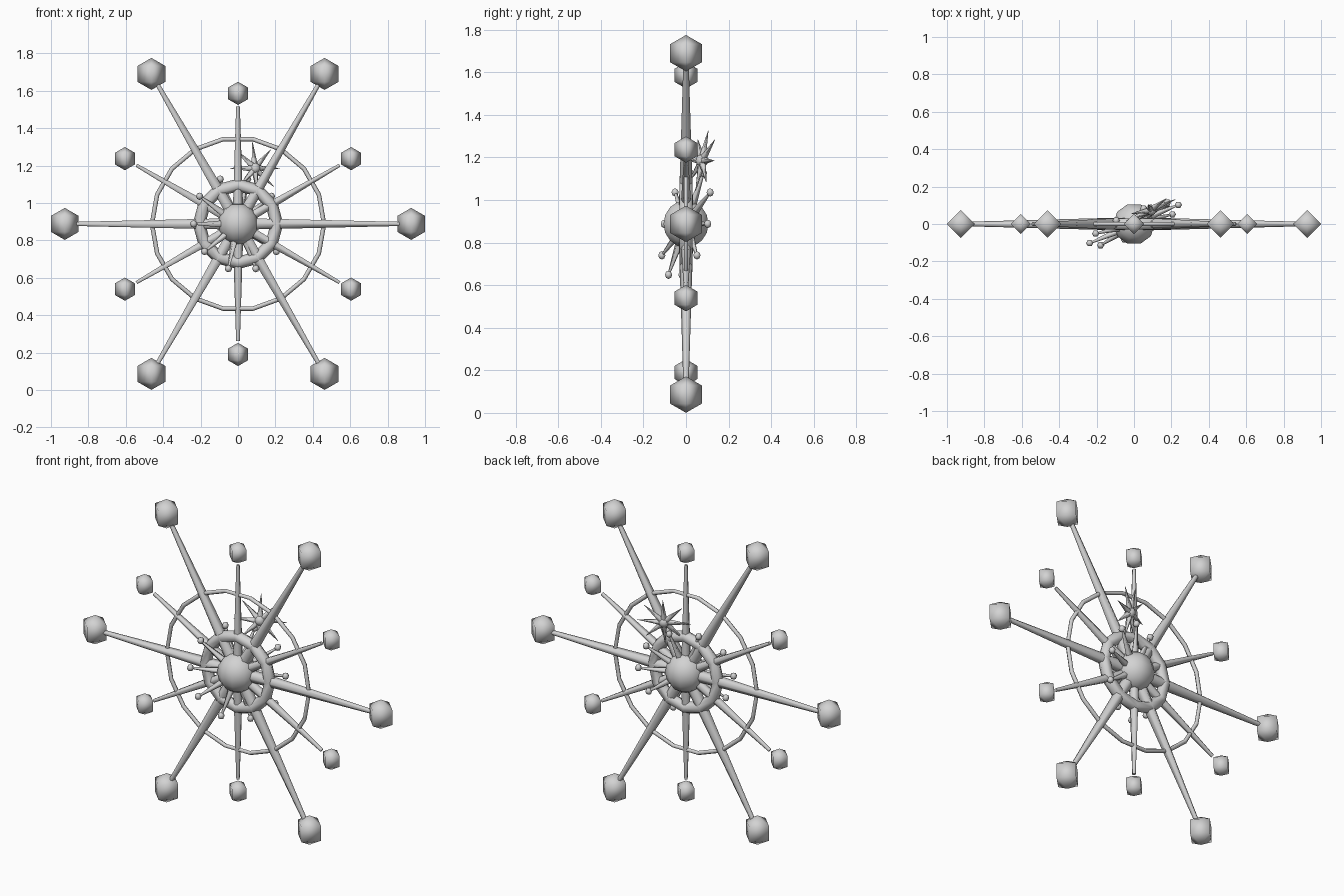
import bpy, bmesh, math
from mathutils import Vector, Matrix

if "Cube" in bpy.data.objects:
    bpy.data.objects.remove(bpy.data.objects["Cube"])

C = Vector((0, 0, 0.888))          # hub centre

metal = bpy.data.materials.new("pale_grey")
metal.diffuse_color = (0.65, 0.65, 0.65, 1)
metal.use_nodes = True
metal.node_tree.nodes["Principled BSDF"].inputs["Base Color"].default_value = metal.diffuse_color


def lathe(bm, profile, n, mat, smooth=True):
    """Revolve (radius, height) points about local z; radius 0 makes a pole."""
    rings = []
    for r, h in profile:
        if r < 1e-6:
            rings.append([bm.verts.new(mat @ Vector((0, 0, h)))])
        else:
            rings.append([bm.verts.new(mat @ Vector((r * math.cos(2 * math.pi * i / n),
                                                     r * math.sin(2 * math.pi * i / n), h)))
                          for i in range(n)])
    for a, b in zip(rings, rings[1:]):
        for i in range(n):
            j = (i + 1) % n
            vs = []
            for v in (a[i % len(a)], a[j % len(a)], b[j % len(b)], b[i % len(b)]):
                if v not in vs:
                    vs.append(v)
            bm.faces.new(vs).smooth = smooth
    for ring in (rings[0], rings[-1]):
        if len(ring) > 1:
            bm.faces.new(ring).smooth = False


def ball(bm, pos, r, seg, rings):
    prof = [(r * math.sin(math.pi * k / rings), -r * math.cos(math.pi * k / rings))
            for k in range(rings + 1)]
    prof[0], prof[-1] = (0, -r), (0, r)
    lathe(bm, prof, seg, Matrix.Translation(pos))


def rod(bm, pos, direction, r0, r1, length, n):
    rot = Vector(direction).to_track_quat('Z', 'Y').to_matrix().to_4x4()
    lathe(bm, [(r0, 0), (r1, length)], n, Matrix.Translation(pos) @ rot)


def torus(bm, pos, R, r, n, m):
    grid = [[bm.verts.new(pos + Vector((
        (R + r * math.cos(2 * math.pi * j / m)) * math.cos(2 * math.pi * i / n),
        r * math.sin(2 * math.pi * j / m),
        (R + r * math.cos(2 * math.pi * j / m)) * math.sin(2 * math.pi * i / n))))
        for j in range(m)] for i in range(n)]
    for i in range(n):
        for j in range(m):
            k, l = (i + 1) % n, (j + 1) % m
            bm.faces.new((grid[i][j], grid[k][j], grid[k][l], grid[i][l])).smooth = True


def finish(bm, name):
    bmesh.ops.recalc_face_normals(bm, faces=bm.faces)
    me = bpy.data.meshes.new(name)
    bm.to_mesh(me)
    bm.free()
    me.materials.append(metal)
    ob = bpy.data.objects.new(name, me)
    bpy.context.collection.objects.link(ob)


# Central ball
bm = bmesh.new()
ball(bm, C, 0.111, 10, 8)
finish(bm, "hub_ball")

# Chunky inner ring and thin outer ring
bm = bmesh.new()
torus(bm, C, 0.208, 0.034, 12, 6)
finish(bm, "inner_ring")
bm = bmesh.new()
torus(bm, C, 0.46, 0.012, 18, 6)
finish(bm, "outer_ring")

# Long and short spokes with faceted end knobs
for label, start, dist, knob, end, r0, r1 in (
        ("long", 0, 0.926, 0.0855, 0.90, 0.036, 0.012),
        ("short", 30, 0.698, 0.062, 0.627, 0.030, 0.010)):
    spokes, knobs = bmesh.new(), bmesh.new()
    for k in range(6):
        a = math.radians(start + 60 * k)
        d = Vector((math.cos(a), 0, math.sin(a)))
        rod(spokes, C, d, r0, r1, end, 6)
        ball(knobs, C + d * dist, knob, 4, 3)
    finish(spokes, label + "_spokes")
    finish(knobs, label + "_spoke_knobs")

# Tilted plane shared by the ray crown and the little star
e1 = Vector((1, 0.43, 0)).normalized()
nrm = Vector((0.43, -1, 0.25)).normalized()
e2 = (Vector((0, 0, 1)) - nrm * nrm.z).normalized()


def tilted(angle):
    return e1 * math.cos(angle) + e2 * math.sin(angle)


# Crown of ten rays with bead ends
rays, beads = bmesh.new(), bmesh.new()
for k in range(10):
    d = tilted(math.radians(36 * k))
    rod(rays, C, d, 0.028, 0.006, 0.25, 5)
    ball(beads, C + d * 0.258, 0.0195, 6, 4)
finish(rays, "crown_rays")
finish(beads, "crown_beads")

# Small eight-pointed star behind the upper right
S = Vector((0.09, 0.075, 1.185))
bm = bmesh.new()
ball(bm, S, 0.03, 8, 6)
for k in range(8):
    rod(bm, S, tilted(math.radians(45 * k)), 0.02, 0.001, 0.145, 5)
finish(bm, "small_star")
